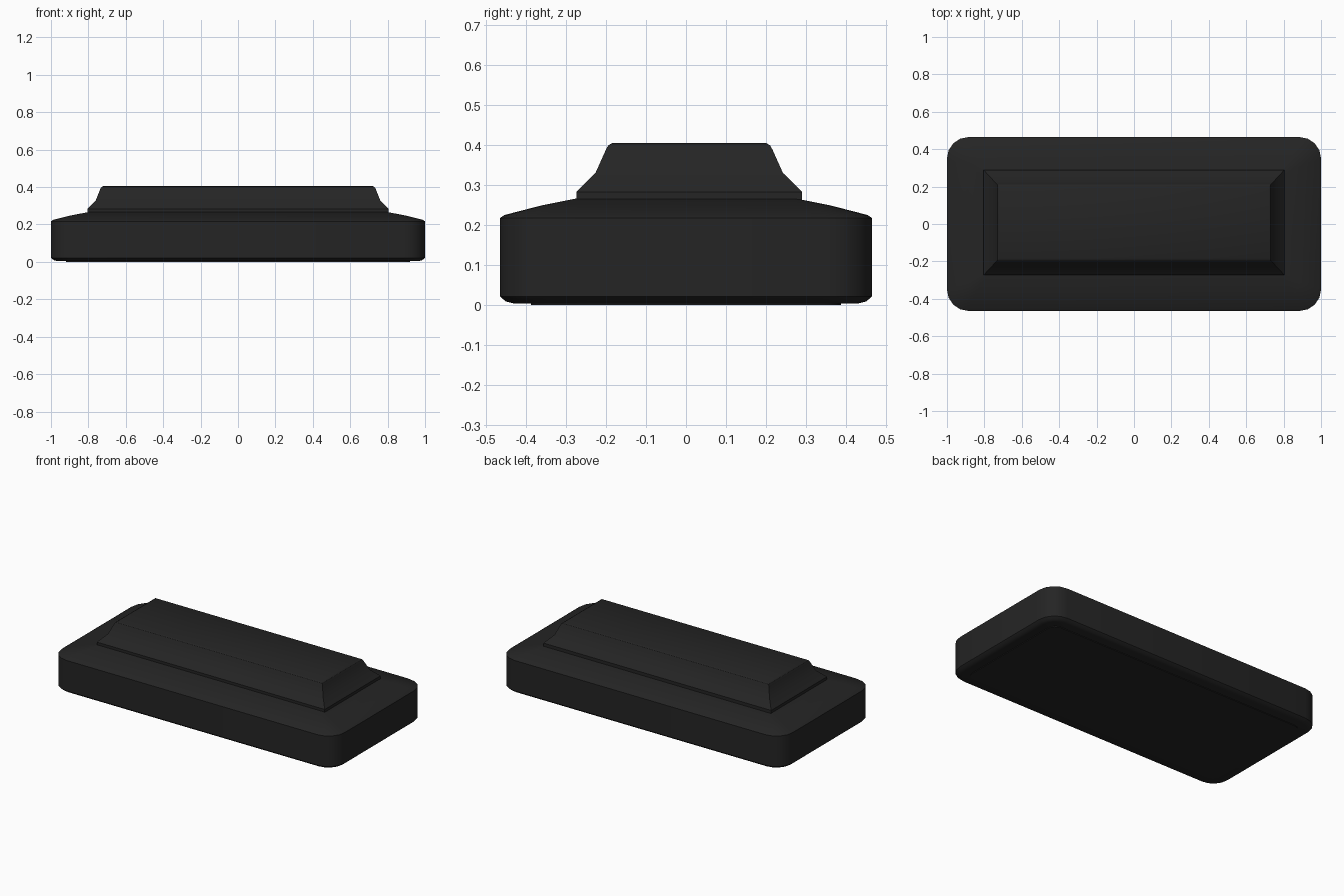
import bpy, bmesh, math

cube = bpy.data.objects.get("Cube")
if cube:
    bpy.data.objects.remove(cube, do_unlink=True)

black = bpy.data.materials.new("matte_black")
black.use_nodes = True
colour = (0.018, 0.018, 0.018, 1)
black.diffuse_color = colour
shader = black.node_tree.nodes["Principled BSDF"]
shader.inputs["Base Color"].default_value = colour
shader.inputs["Roughness"].default_value = 0.7


def outline(hx, hy, radius, steps=4):
    """Rectangle outline, with rounded corners if radius is above zero."""
    if radius == 0:
        return [(hx, hy), (-hx, hy), (-hx, -hy), (hx, -hy)]
    points = []
    for quarter, (sx, sy) in enumerate([(1, 1), (-1, 1), (-1, -1), (1, -1)]):
        for i in range(steps + 1):
            a = math.radians(90) * (quarter + i / steps)
            points.append((sx * (hx - radius) + radius * math.cos(a),
                           sy * (hy - radius) + radius * math.sin(a)))
    return points


def loft(name, layers, y=0, smooth_angle=30):
    """Closed solid through layers of (z, half width, half depth, radius)."""
    bm = bmesh.new()
    rings = [[bm.verts.new((px, py + y, z)) for px, py in outline(hx, hy, r)]
             for z, hx, hy, r in layers]
    for low, high in zip(rings, rings[1:]):
        n = len(low)
        for i in range(n):
            j = (i + 1) % n
            bm.faces.new((low[i], low[j], high[j], high[i]))
    bm.faces.new(rings[0][::-1])
    bm.faces.new(rings[-1])
    mesh = bpy.data.meshes.new(name)
    bm.to_mesh(mesh)
    bm.free()
    mesh.materials.append(black)
    obj = bpy.data.objects.new(name, mesh)
    bpy.context.collection.objects.link(obj)
    bpy.ops.object.select_all(action='DESELECT')
    obj.select_set(True)
    bpy.context.view_layer.objects.active = obj
    bpy.ops.object.shade_smooth_by_angle(angle=math.radians(smooth_angle))
    return obj


# Rounded body with a gently crowned top
loft("base_body", [
    (0.004, 0.965, 0.43, 0.08),
    (0.009, 0.985, 0.45, 0.10),
    (0.022, 1.0, 0.465, 0.115),
    (0.217, 1.0, 0.465, 0.115),
    (0.225, 0.988, 0.453, 0.105),
    (0.249, 0.89, 0.36, 0.05),
    (0.268, 0.79, 0.265, 0.01)])

# Thin pad underneath
loft("bottom_pad", [(0, 0.92, 0.387, 0.05), (0.006, 0.92, 0.387, 0.05)])

# Raised block: upright lip, two slopes and a softened top edge
loft("raised_block", [
    (0.25, 0.805, 0.282, 0),
    (0.283, 0.805, 0.282, 0),
    (0.33, 0.76, 0.234, 0),
    (0.388, 0.737, 0.208, 0),
    (0.399, 0.731, 0.202, 0),
    (0.405, 0.72, 0.191, 0)], y=0.008)
